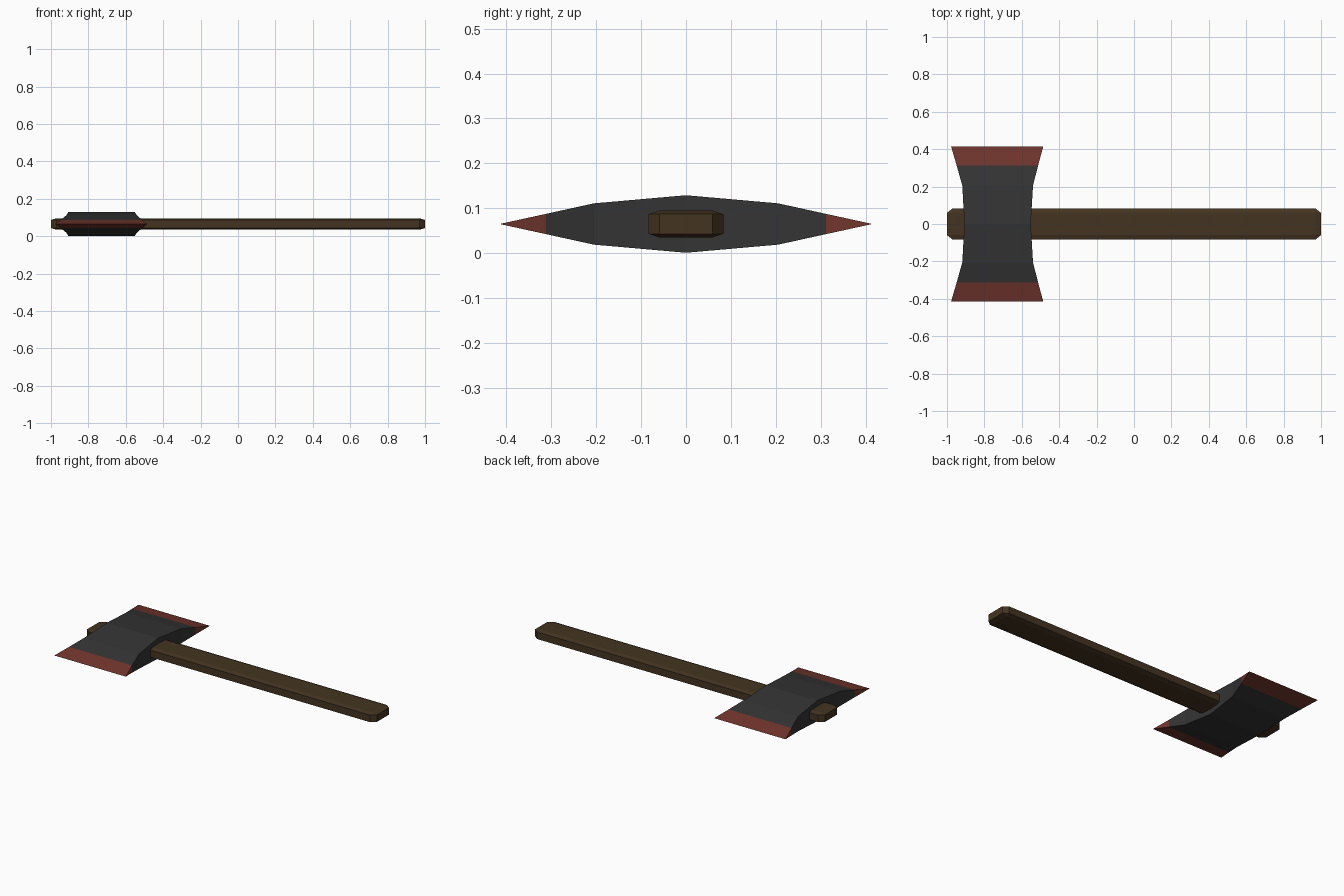
import bpy, bmesh
from mathutils import Vector

cube = bpy.data.objects.get("Cube")
if cube:
    bpy.data.objects.remove(cube, do_unlink=True)

MID_Z = 0.065


def material(name, rgb):
    m = bpy.data.materials.new(name)
    m.use_nodes = True
    m.diffuse_color = (*rgb, 1)
    bsdf = m.node_tree.nodes["Principled BSDF"]
    bsdf.inputs["Base Color"].default_value = (*rgb, 1)
    bsdf.inputs["Roughness"].default_value = 0.8
    return m


def finish(bm, name, *mats):
    bmesh.ops.recalc_face_normals(bm, faces=bm.faces[:])
    mesh = bpy.data.meshes.new(name)
    bm.to_mesh(mesh)
    bm.free()
    for m in mats:
        mesh.materials.append(m)
    obj = bpy.data.objects.new(name, mesh)
    obj.location.z = MID_Z
    bpy.context.collection.objects.link(obj)
    return obj


wood = material("dark wood", (0.058, 0.034, 0.015))
iron = material("dark iron", (0.034, 0.034, 0.034))
red = material("red edge", (0.165, 0.036, 0.026))

# Handle: a box with a one-step bevel, stretched so the bevel is flatter in z
half = Vector((1.0, 0.083, 0.03))
bevel = Vector((0.03, 0.024, 0.008))
bm = bmesh.new()
bmesh.ops.create_cube(bm, size=2)
bmesh.ops.scale(bm, vec=[h / b for h, b in zip(half, bevel)], verts=bm.verts[:])
bmesh.ops.bevel(bm, geom=bm.edges[:], offset=1, segments=1, affect='EDGES')
bmesh.ops.scale(bm, vec=bevel, verts=bm.verts[:])
finish(bm, "handle", wood)

# Double head: sections (y, x min, x max, half thickness) from the middle outward
half_sections = [(0, -0.907, -0.552, 0.064), (0.205, -0.918, -0.54, 0.046),
                 (0.312, -0.948, -0.513, 0.0225), (0.415, -0.978, -0.485, 0)]
sections = [(-y, a, b, t) for y, a, b, t in half_sections[:0:-1]] + half_sections
bm = bmesh.new()
rings = [[bm.verts.new(p) for p in ((a, y, -t), (b, y, -t), (b, y, t), (a, y, t))]
         for y, a, b, t in sections]
for r, s in zip(rings, rings[1:]):
    for i in range(4):
        j = (i + 1) % 4
        bm.faces.new((r[i], r[j], s[j], s[i]))
bmesh.ops.remove_doubles(bm, verts=bm.verts[:], dist=0.0001)
# The sharpened ends are red
for f in bm.faces:
    f.material_index = int(abs(f.calc_center_median().y) > 0.312)
finish(bm, "double_axe_head", iron, red)
